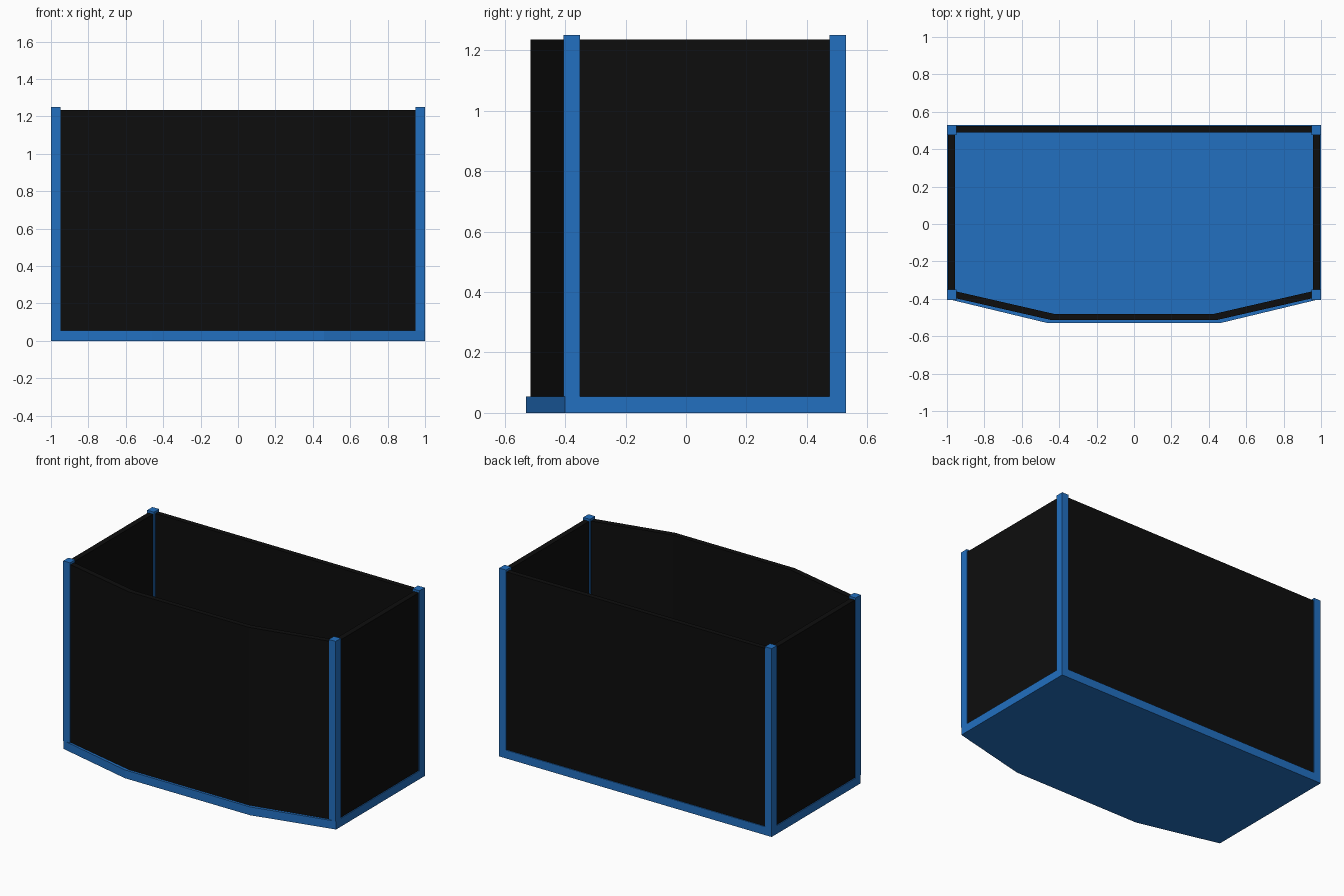
import bpy
import bmesh

cube = bpy.data.objects.get("Cube")
if cube:
    bpy.data.objects.remove(cube, do_unlink=True)


def material(name, color):
    mat = bpy.data.materials.new(name)
    mat.use_nodes = True
    mat.diffuse_color = color
    mat.node_tree.nodes["Principled BSDF"].inputs["Base Color"].default_value = color
    return mat


blue = material("blue", (0.016, 0.16, 0.53, 1))
black = material("black", (0.004, 0.004, 0.004, 1))


def prism(name, outline, bottom, top, mat):
    """Extrude a plan outline from bottom to top."""
    bm = bmesh.new()
    face = bm.faces.new([bm.verts.new((x, y, bottom)) for x, y in outline])
    extruded = bmesh.ops.extrude_face_region(bm, geom=[face])["geom"]
    verts = [v for v in extruded if isinstance(v, bmesh.types.BMVert)]
    bmesh.ops.translate(bm, verts=verts, vec=(0, 0, top - bottom))
    bmesh.ops.recalc_face_normals(bm, faces=bm.faces)
    mesh = bpy.data.meshes.new(name)
    bm.to_mesh(mesh)
    bm.free()
    mesh.materials.append(mat)
    obj = bpy.data.objects.new(name, mesh)
    bpy.context.collection.objects.link(obj)
    return obj


def box(name, x0, x1, y0, y1, bottom, top, mat):
    prism(name, [(x0, y0), (x1, y0), (x1, y1), (x0, y1)], bottom, top, mat)


def mirrored(half):
    """Complete a left-hand path with its mirror image."""
    return half + [(-x, y) for x, y in reversed(half)]


BASE_TOP, PANEL_TOP, POST_TOP = 0.055, 1.235, 1.25

# Base slab with a bowed front
prism("base", mirrored([(1, 0.53), (1, -0.4), (0.46, -0.53)]), 0, BASE_TOP, blue)

# Corner posts and side panels
for side, s in (("left", 1), ("right", -1)):
    box("back_post_" + side, s * 0.95, s, 0.475, 0.53, BASE_TOP, POST_TOP, blue)
    box("front_post_" + side, s * 0.95, s, -0.405, -0.35, BASE_TOP, POST_TOP, blue)
    box("side_panel_" + side, s * 0.957, s * 0.994, -0.35, 0.475,
        BASE_TOP, PANEL_TOP, black)

# Back panel
box("back_panel", -0.95, 0.95, 0.49, 0.524, BASE_TOP, PANEL_TOP, black)

# Three-sided front panel
outer = mirrored([(0.953, -0.397), (0.44, -0.514)])
inner = mirrored([(0.953, -0.36), (0.43, -0.48)])
prism("front_panel", outer + inner[::-1], BASE_TOP, PANEL_TOP, black)
